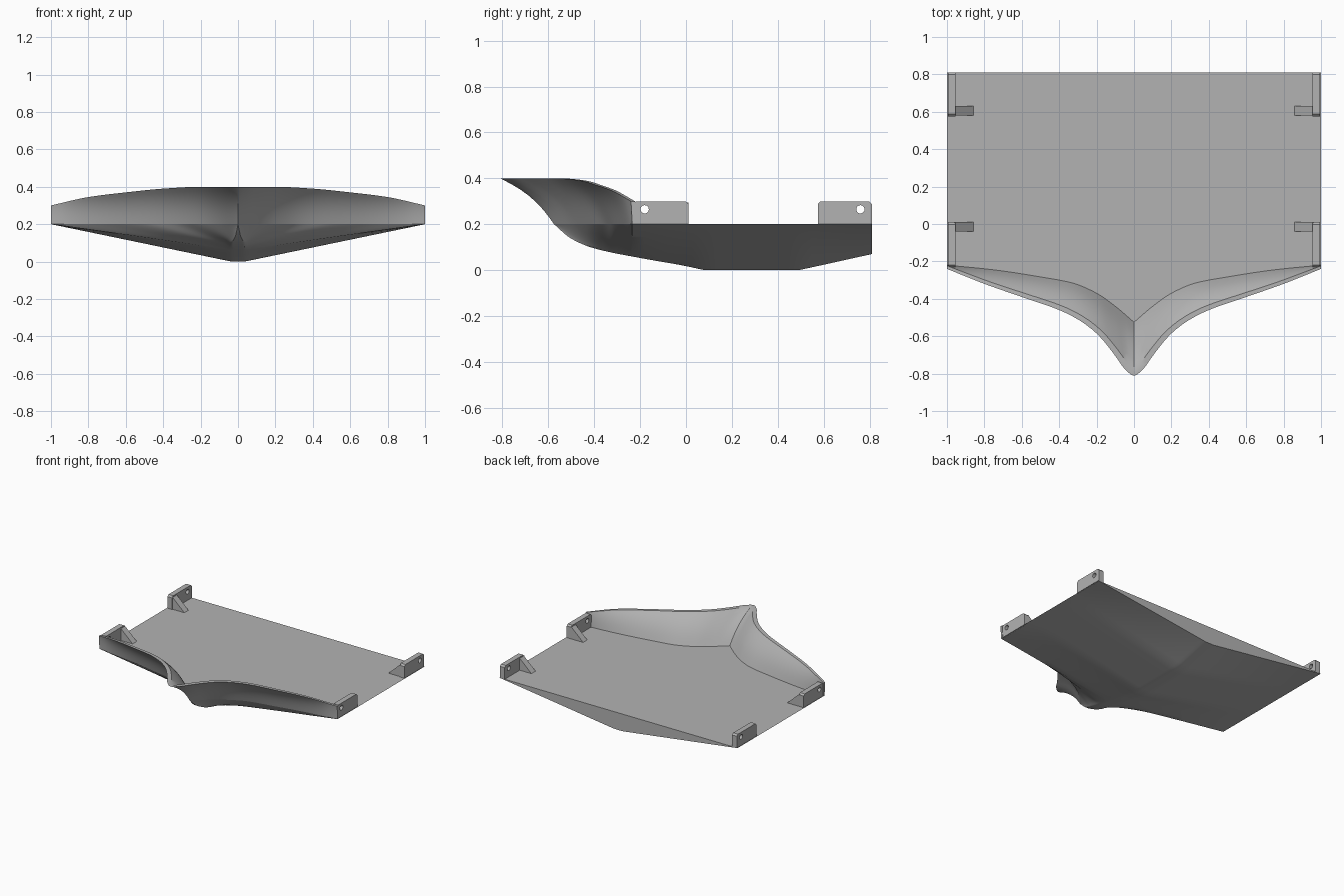
import bpy, bmesh, math
from mathutils import Vector

cube = bpy.data.objects.get("Cube")
if cube:
    bpy.data.objects.remove(cube, do_unlink=True)

grey = bpy.data.materials.new("hull_grey")
grey.use_nodes = True
COLOUR = (0.45, 0.45, 0.45, 1)
grey.diffuse_color = COLOUR
grey.node_tree.nodes["Principled BSDF"].inputs["Base Color"].default_value = COLOUR

DECK, STERN = 0.2, 0.81


def curve(points):
    """Smooth interpolation through (a, b) points without overshoot."""
    secants = [(q[1] - p[1]) / (q[0] - p[0]) for p, q in zip(points, points[1:])]
    slopes = [secants[0]]
    for a, b in zip(secants, secants[1:]):
        slopes.append(2 * a * b / (a + b) if a * b > 0 else 0)
    slopes.append(secants[-1])

    def value(x):
        i = 0
        while i < len(points) - 2 and x > points[i + 1][0]:
            i += 1
        (x0, y0), (x1, y1) = points[i], points[i + 1]
        h = x1 - x0
        t = min(max((x - x0) / h, 0), 1)
        return (y0 * (1 + 2 * t) * (1 - t) ** 2 + slopes[i] * h * t * (1 - t) ** 2
                + y1 * t * t * (3 - 2 * t) - slopes[i + 1] * h * t * t * (1 - t))
    return value


# Plan lines (x to y), rim height (x to z) and keel profile (y to z)
rim_y = curve([(-.05, -.775), (0, -.81), (.05, -.775), (.1, -.705), (.2, -.585), (.3, -.51),
               (.4, -.46), (.6, -.39), (.8, -.32), (1, -.24)])
rim_z = curve([(0, .4), (.2, .4), (.4, .39), (.6, .37), (.8, .345), (1, .3)])
outer_y = curve([(0, -.575), (.1, -.475), (.2, -.41), (.33, -.35), (.5, -.315), (.75, -.268), (1, -.235)])
inner_y = curve([(0, -.525), (.1, -.44), (.2, -.37), (.33, -.315), (.5, -.283), (.75, -.245), (1, -.22)])
keel_z = curve([(-.575, .2), (-.5, .137), (-.4, .095), (-.2, .053), (0, .018), (.09, 0),
                (.49, 0), (.5, .002), (STERN, .07)])


def make(name, bm, smooth=None):
    bmesh.ops.remove_doubles(bm, verts=bm.verts, dist=1e-5)
    bmesh.ops.recalc_face_normals(bm, faces=bm.faces)
    mesh = bpy.data.meshes.new(name)
    bm.to_mesh(mesh)
    bm.free()
    mesh.materials.append(grey)
    obj = bpy.data.objects.new(name, mesh)
    bpy.context.collection.objects.link(obj)
    if smooth:
        bpy.ops.object.select_all(action='DESELECT')
        obj.select_set(True)
        bpy.context.view_layer.objects.active = obj
        bpy.ops.object.shade_smooth_by_angle(angle=math.radians(smooth))
    return obj


def loft(bm, rows):
    grid = [[bm.verts.new(p) for p in row] for row in rows]
    for a, b in zip(grid, grid[1:]):
        for i in range(len(a) - 1):
            bm.faces.new((a[i], a[i + 1], b[i + 1], b[i]))
    return grid


STEPS = 28
half = [(i / STEPS) ** 1.6 for i in range(STEPS + 1)]
spread = [-x for x in reversed(half[1:])] + half

# Underbody: V sections lofted from the bow to the transom, closed by the deck
bm = bmesh.new()
stations = [(outer_y(x), x) for x in half[1:]]
stations += [(-.235 + (STERN + .235) * i / 20, 1) for i in range(1, 21)]
rows = []
for y, beam in stations:
    k = keel_z(y)
    flat = min(.035, .2 * beam)
    hollow = 1 - .3 * min(max(-y / .57, 0), 1) ** 2
    row = []
    for s in spread:
        x = s * beam
        t = max(0, (abs(x) - flat) / (beam - flat))
        row.append((x, y, k + (DECK - k) * t ** hollow))
    rows.append(row)
prow = (0, outer_y(0), DECK)
grid = loft(bm, [[prow] * len(spread)] + rows)
bm.faces.new(grid[-1])
make("hull_bottom", bm, 30)

bm = bmesh.new()
edge = [(x, inner_y(abs(x)), DECK) for x in spread]
edge += [(1, STERN, DECK), (-1, STERN, DECK)]
bm.faces.new([bm.verts.new(p) for p in edge])
make("deck", bm)


# Flared bow wall: outer face, rounded rim, inner face
def wall(low, high, steps=8):
    points = []
    for i in range(steps + 1):
        v = i / steps
        f = .6 * v + .4 * v ** 3
        points.append(Vector((low.x + (high.x - low.x) * f, low.y + (high.y - low.y) * f,
                              low.z + (high.z - low.z) * v)))
    return points


def bow_section(x):
    a, side = abs(x), (1 if x >= 0 else -1)
    e = .005
    slope = (rim_y(a + e) - rim_y(a - e)) / (2 * e)
    inward = Vector((-slope * side, 1, 0)).normalized()
    thick = .032 - .015 * a
    if a > .9:
        inward = Vector((0, 1, 0))
    rim = Vector((x, rim_y(a), rim_z(a)))
    inner = rim + inward * thick
    if inner.x * side < 0:
        inner.x = 0
    outside = wall(Vector((x, outer_y(a), DECK)), rim)
    inside = wall(Vector((x, inner_y(a), DECK)), inner)
    return outside + inside[::-1]


bm = bmesh.new()
grid = loft(bm, [bow_section(x) for x in spread])
for end in (grid[0], grid[-1]):
    bm.faces.new(end)
make("bow_wall", bm, 40)


def prism(name, outline, depth):
    """Extrude a closed outline along a vector."""
    bm = bmesh.new()
    face = bm.faces.new([bm.verts.new(p) for p in outline])
    new = bmesh.ops.extrude_face_region(bm, geom=[face])["geom"]
    bmesh.ops.translate(bm, vec=depth, verts=[v for v in new if isinstance(v, bmesh.types.BMVert)])
    return make(name, bm)


# Four side lugs, each a drilled plate with a triangular gusset
TOP, CUT = .3, .012
for side, label in ((1, "left"), (-1, "right")):
    for end, y0, y1, hole_y, rib_y in (("front", -.23, .01, -.18, -.04), ("rear", .575, STERN, .76, .58)):
        x = .955 * side
        outline = [(x, y0, DECK - .002), (x, y1, DECK - .002), (x, y1, TOP - CUT), (x, y1 - CUT, TOP),
                   (x, y0 + CUT, TOP), (x, y0, TOP - CUT)]
        plate = prism(f"{end}_{label}_lug", outline, (.04 * side, 0, 0))
        ring = [(.9 * side, hole_y + .018 * math.cos(i * math.tau / 24),
                 .265 + .018 * math.sin(i * math.tau / 24)) for i in range(24)]
        drill = prism(f"{end}_{label}_drill", ring, (.2 * side, 0, 0))
        drill.hide_render = True
        drill.hide_set(True)
        cut = plate.modifiers.new("hole", 'BOOLEAN')
        cut.operation, cut.solver, cut.object = 'DIFFERENCE', 'EXACT', drill
        gusset = [(.96 * side, rib_y, DECK - .002), (.855 * side, rib_y, DECK - .002),
                  (.96 * side, rib_y, TOP - .005)]
        prism(f"{end}_{label}_gusset", gusset, (0, .05, 0))
